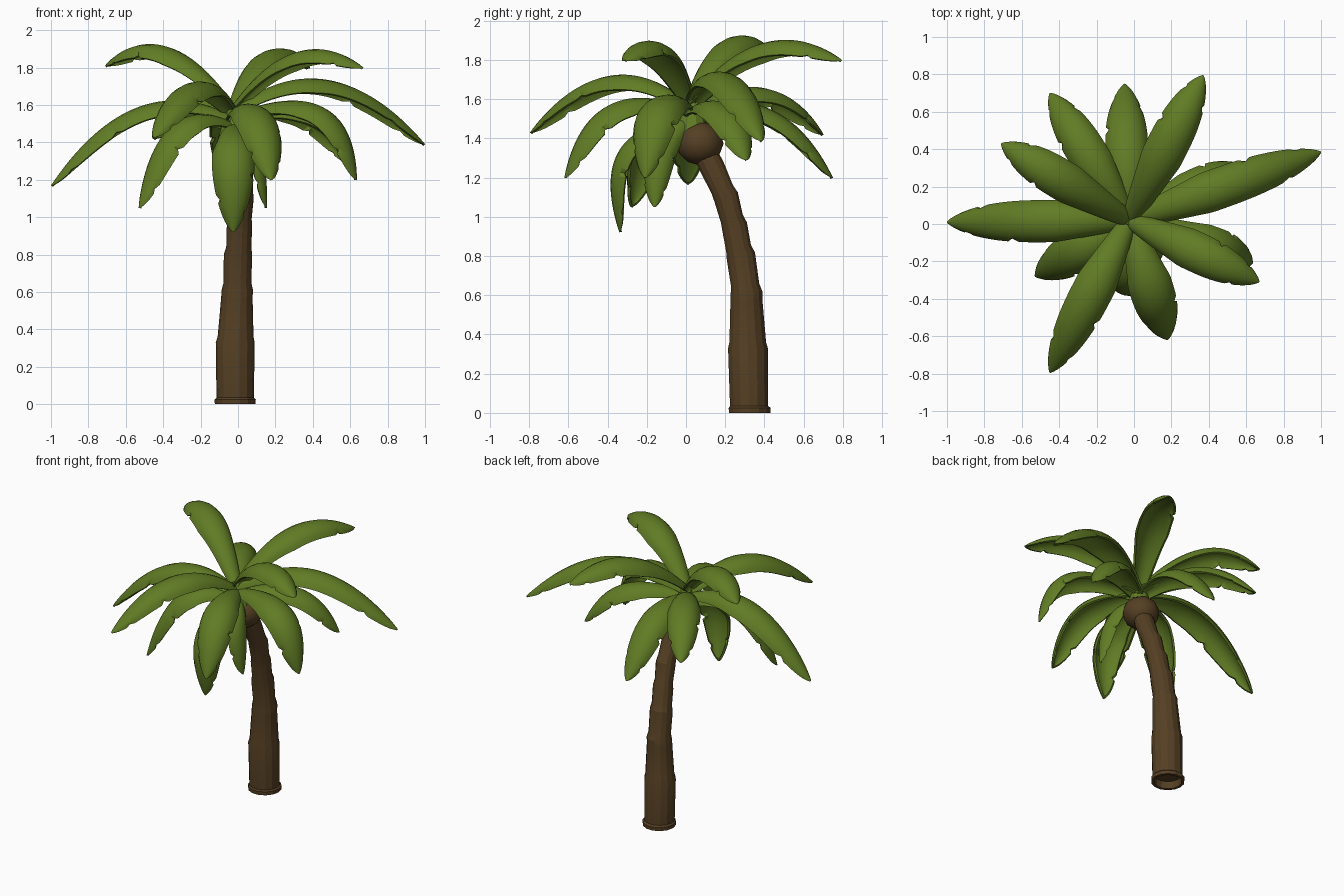
import bpy, bmesh, math
from mathutils import Vector

cube = bpy.data.objects.get("Cube")
if cube:
    bpy.data.objects.remove(cube, do_unlink=True)


def make_material(name, rgb):
    mat = bpy.data.materials.new(name)
    mat.use_nodes = True
    mat.diffuse_color = (*rgb, 1)
    bsdf = mat.node_tree.nodes["Principled BSDF"]
    bsdf.inputs["Base Color"].default_value = (*rgb, 1)
    bsdf.inputs["Roughness"].default_value = 0.9
    return mat


GREEN = make_material("leaf_green", (0.118, 0.2, 0.018))
BROWN = make_material("bark_brown", (0.09, 0.05, 0.017))


def finish(bm, name, mat, angle=30):
    bmesh.ops.recalc_face_normals(bm, faces=bm.faces)
    mesh = bpy.data.meshes.new(name)
    bm.to_mesh(mesh)
    bm.free()
    mesh.materials.append(mat)
    obj = bpy.data.objects.new(name, mesh)
    bpy.context.collection.objects.link(obj)
    bpy.ops.object.select_all(action="DESELECT")
    obj.select_set(True)
    bpy.context.view_layer.objects.active = obj
    bpy.ops.object.shade_smooth_by_angle(angle=math.radians(angle))


def bridge(bm, a, b, closed):
    for i in range(len(a) if closed else len(a) - 1):
        j = (i + 1) % len(a)
        bm.faces.new((a[i], a[j], b[j], b[i]))


# Trunk: stacked bark segments following a lean, with an open foot
def build_trunk():
    # x, y, z, radius
    rings = [(-.015, .325, .05, .085), (-.015, .325, 0, .09),
             (-.015, .325, 0, .109), (-.015, .325, .025, .11),
             (-.015, .322, .035, .1), (-.015, .316, .33, .104),
             (-.013, .315, .36, .096), (-.006, .308, .57, .084),
             (-.004, .308, .61, .084), (-.003, .302, .65, .074),
             (0, .28, .8, .076), (.004, .268, .84, .067),
             (.008, .248, .95, .068), (.012, .234, .99, .061),
             (.018, .205, 1.1, .066), (.02, .185, 1.14, .06),
             (.016, .13, 1.26, .066), (.005, .08, 1.36, .06)]
    bm = bmesh.new()
    previous = None
    for k, (x, y, z, r) in enumerate(rings):
        # Upper rings tilt with the lean
        tilt = 0 if z < .4 else min(.4, (z - .4) * .6)
        ring = []
        for i in range(14):
            a = math.tau * i / 14
            u, v = r * math.cos(a), r * math.sin(a)
            ring.append(bm.verts.new((x + u, y + v * math.cos(tilt),
                                      z + v * math.sin(tilt))))
        if previous:
            bridge(bm, previous, ring, True)
        else:
            bm.faces.new(ring)
        previous = ring
    bm.faces.new(previous)
    finish(bm, "trunk", BROWN, 20)


build_trunk()

# Round crown bulb at the top of the trunk
bm = bmesh.new()
bmesh.ops.create_icosphere(bm, subdivisions=2, radius=.122)
for v in bm.verts:
    v.co = Vector((0, .07, 1.375)) + Vector((v.co.x, v.co.y, v.co.z * .92))
finish(bm, "crown_bulb", BROWN)

# Green bud from which the leaves spread
bm = bmesh.new()
bmesh.ops.create_cone(bm, cap_ends=True, segments=10, radius1=.085,
                      radius2=.035, depth=.16)
bmesh.ops.translate(bm, verts=bm.verts, vec=(-.02, .03, 1.52))
finish(bm, "crown_bud", GREEN)


# Leaf: arched blade swept along a drooping curve, with small edge tears
def build_leaf(name, tip, hub_z, bend, bend_z, width, facing=None):
    hub, tip = Vector((-.025, .02, hub_z)), Vector(tip)
    control = hub.lerp(tip, bend)
    control.z = bend_z
    out = Vector((tip.x - hub.x, tip.y - hub.y, 0))
    if facing:
        out = Vector(facing)
    side = Vector((0, 0, 1)).cross(out).normalized()
    steps, across, arch = 32, 8, 1.35
    tears = {18: 1, 24: -1, 27: 1}
    bm = bmesh.new()
    previous = None
    for k in range(steps + 1):
        # Rows crowd together towards the point
        t = 1 - (1 - k / steps) ** 1.3
        p = hub * (1 - t) ** 2 + control * 2 * t * (1 - t) + tip * t * t
        tangent = (control - hub) * (1 - t) + (tip - control) * t
        normal = tangent.cross(side).normalized()
        # Narrow stem, broad middle, blunt rounded point
        w = width * max(.05, (.4 + .6 * min(1, t / .4) ** .8)
                        * (1 - max(0, (t - .45) / .55) ** 2.8) ** .6)
        row = []
        for i in range(across + 1):
            s = 2 * i / across - 1
            reach = w
            if tears.get(k) == (s > 0) - (s < 0):
                reach *= 1 - .16 * abs(s) ** 4
            a = s * arch
            row.append(bm.verts.new(
                p + side * reach * math.sin(a) / math.sin(arch)
                - normal * reach * .9 * (1 - math.cos(a))))
        if previous:
            bridge(bm, previous, row, False)
        previous = row
    bmesh.ops.recalc_face_normals(bm, faces=bm.faces)
    # Give the blade its thickness
    middle = bm.faces[:][(steps // 2) * across + across // 2]
    middle.normal_update()
    if middle.normal.z < 0 and not facing:
        bmesh.ops.reverse_faces(bm, faces=bm.faces)
    bmesh.ops.solidify(bm, geom=bm.faces[:], thickness=.014)
    finish(bm, name, GREEN, 25)


# name, tip, hub height, bend position, bend height, half width
LEAVES = [
    ("leaf_right", (-1, .01, 1.17), 1.54, .55, 1.82, .113),
    ("leaf_left", (1, .385, 1.39), 1.58, .5, 1.98, .11),
    ("upper_leaf_back", (.37, .795, 1.80), 1.6, .5, 2.08, .112),
    ("leaf_front_right", (-.45, -.795, 1.43), 1.57, .5, 1.94, .11),
    ("upper_leaf_front_left", (.67, -.31, 1.80), 1.6, .5, 2.07, .108),
    ("upper_leaf_back_right", (-.71, .43, 1.81), 1.6, .55, 2.12, .108),
    ("leaf_back_right", (-.45, .70, 1.42), 1.55, .6, 1.83, .108),
    ("lower_leaf_back", (-.05, .75, 1.2), 1.54, .65, 1.72, .115),
    ("lower_leaf_right", (-.53, -.28, 1.05), 1.5, .75, 1.71, .115),
    ("lower_leaf_front", (-.025, -.34, .92), 1.5, 1.5, 1.47, .115),
    ("leaf_front", (.18, -.62, 1.2), 1.55, .8, 1.76, .118),
    ("lower_leaf_left", (.635, -.21, 1.2), 1.55, .95, 1.8, .12),
    ("leaf_back_left", (.59, .31, 1.29), 1.54, .75, 1.72, .108),
]
for leaf in LEAVES:
    build_leaf(*leaf)

# Short leaf hanging close beside the trunk
build_leaf("hanging_leaf", (.155, -.16, 1.05), 1.5, 1.05, 1.5, .085, (1, -.15, 0))
